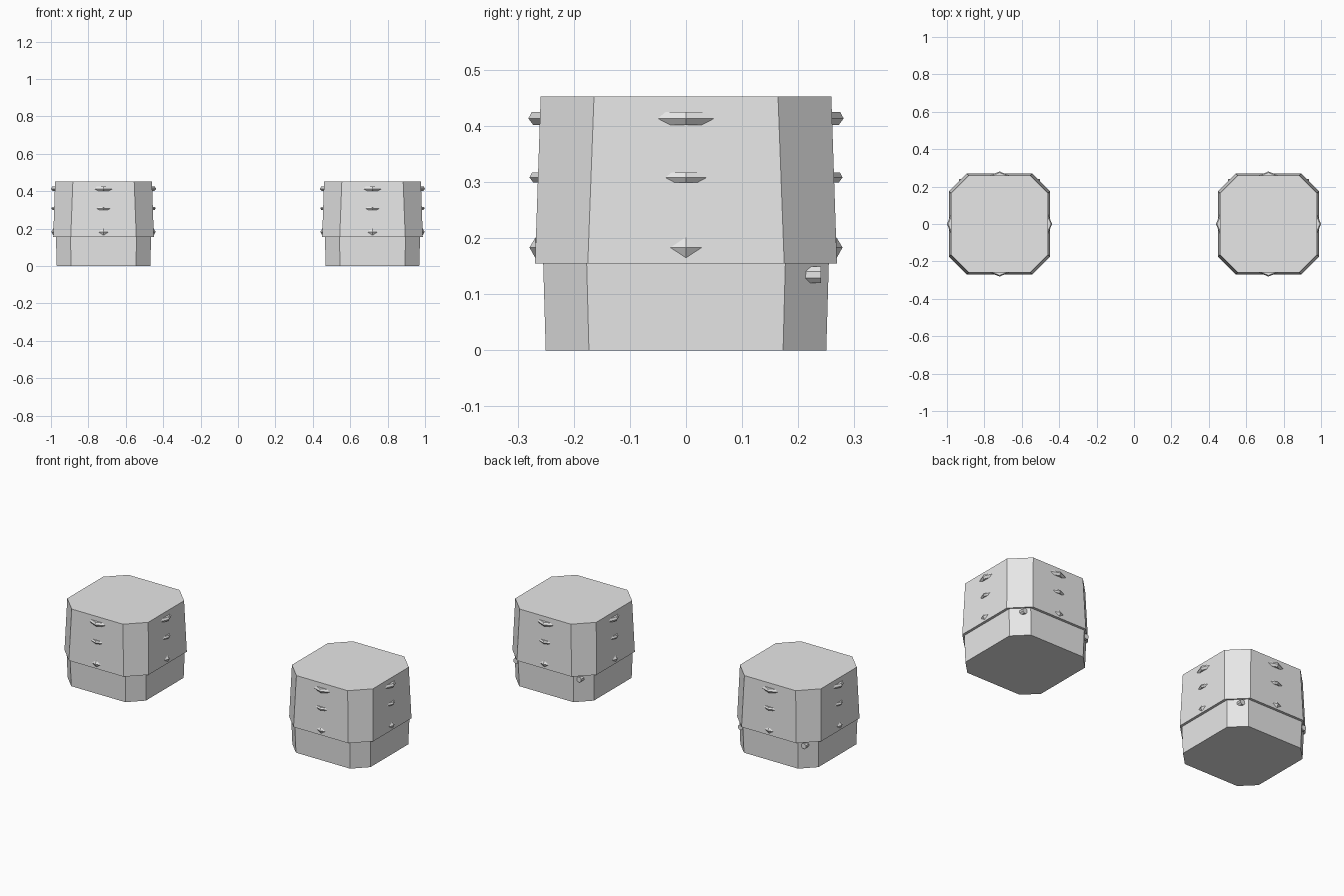
import bpy
import bmesh
from math import pi, sin, cos
from mathutils import Matrix

cube = bpy.data.objects.get("Cube")
if cube:
    bpy.data.objects.remove(cube, do_unlink=True)

grey = bpy.data.materials.new("light_grey")
grey.use_nodes = True
grey.diffuse_color = (0.8, 0.8, 0.8, 1)
grey.node_tree.nodes["Principled BSDF"].inputs["Base Color"].default_value = (0.8, 0.8, 0.8, 1)

SPACING = 0.719  # distance of each block from the centre


def make_object(name, bm, x):
    bmesh.ops.recalc_face_normals(bm, faces=bm.faces)
    mesh = bpy.data.meshes.new(name)
    bm.to_mesh(mesh)
    bm.free()
    mesh.materials.append(grey)
    obj = bpy.data.objects.new(name, mesh)
    obj.location.x = x
    bpy.context.collection.objects.link(obj)


def loft(bm, rings):
    """Join rings of equal length and cap both ends."""
    loops = [[bm.verts.new(p) for p in ring] for ring in rings]
    n = len(loops[0])
    for a, b in zip(loops, loops[1:]):
        for i in range(n):
            j = (i + 1) % n
            bm.faces.new((a[i], a[j], b[j], b[i]))
    bm.faces.new(loops[0][::-1])
    bm.faces.new(loops[-1])


def clipped_square(half, flat, z):
    """Square with cut corners; flat is half the straight side."""
    pts = []
    for k in range(4):
        turn = Matrix.Rotation(k * pi / 2, 3, 'Z')
        pts += [turn @ p for p in (Matrix(((half, -flat, z), (half, flat, z))))]
    return pts


def tapered_block(name, bottom, top, x):
    bm = bmesh.new()
    loft(bm, [clipped_square(*bottom), clipped_square(*top)])
    make_object(name, bm, x)


def add_stud(bm, turn, z, width, depth, surface, up, down, top_ratio, low_ratio):
    """Four-sided gem, half sunk into the wall."""
    rings = []
    for dz, s in ((-down, low_ratio), (0, 1), (up, top_ratio)):
        w, d = width * s, depth * s
        ring = ((surface + d, 0), (surface, w), (surface - d, 0), (surface, -w))
        rings.append([turn @ Matrix.Translation((px, py, z + dz)).translation for px, py in ring])
    loft(bm, rings)


# Stud rows: height, half width, depth, wall distance, up, down, end ratios
ROWS = {
    "upper_studs": (0.413, 0.051, 0.021, 0.260, 0.012, 0.012, 0.7, 0.56),
    "middle_studs": (0.308, 0.037, 0.015, 0.264, 0.009, 0.009, 0.68, 0.56),
    "lower_studs": (0.183, 0.028, 0.011, 0.268, 0.018, 0.019, 0.02, 0.02),
}

for side, x in (("left", SPACING), ("right", -SPACING)):
    tapered_block(side + "_base", (0.25, 0.173, 0), (0.2545, 0.177, 0.155), x)
    tapered_block(side + "_upper_block", (0.269, 0.175, 0.155), (0.259, 0.164, 0.452), x)

    # Gem studs on all four walls
    for row, spec in ROWS.items():
        bm = bmesh.new()
        for k in range(4):
            add_stud(bm, Matrix.Rotation(k * pi / 2, 3, 'Z'), *spec)
        make_object(side + "_" + row, bm, x)

    # Small pegs on the two back corners
    bm = bmesh.new()
    for sx in (-1, 1):
        ring = [(sx * 0.2025 + 0.0157 * cos((i + 0.5) * pi / 4),
                 0.1345 + 0.0157 * sin((i + 0.5) * pi / 4)) for i in range(8)]
        loft(bm, [[(px, y, pz) for px, pz in ring] for y in (0.2, 0.241)])
    make_object(side + "_back_pegs", bm, x)
